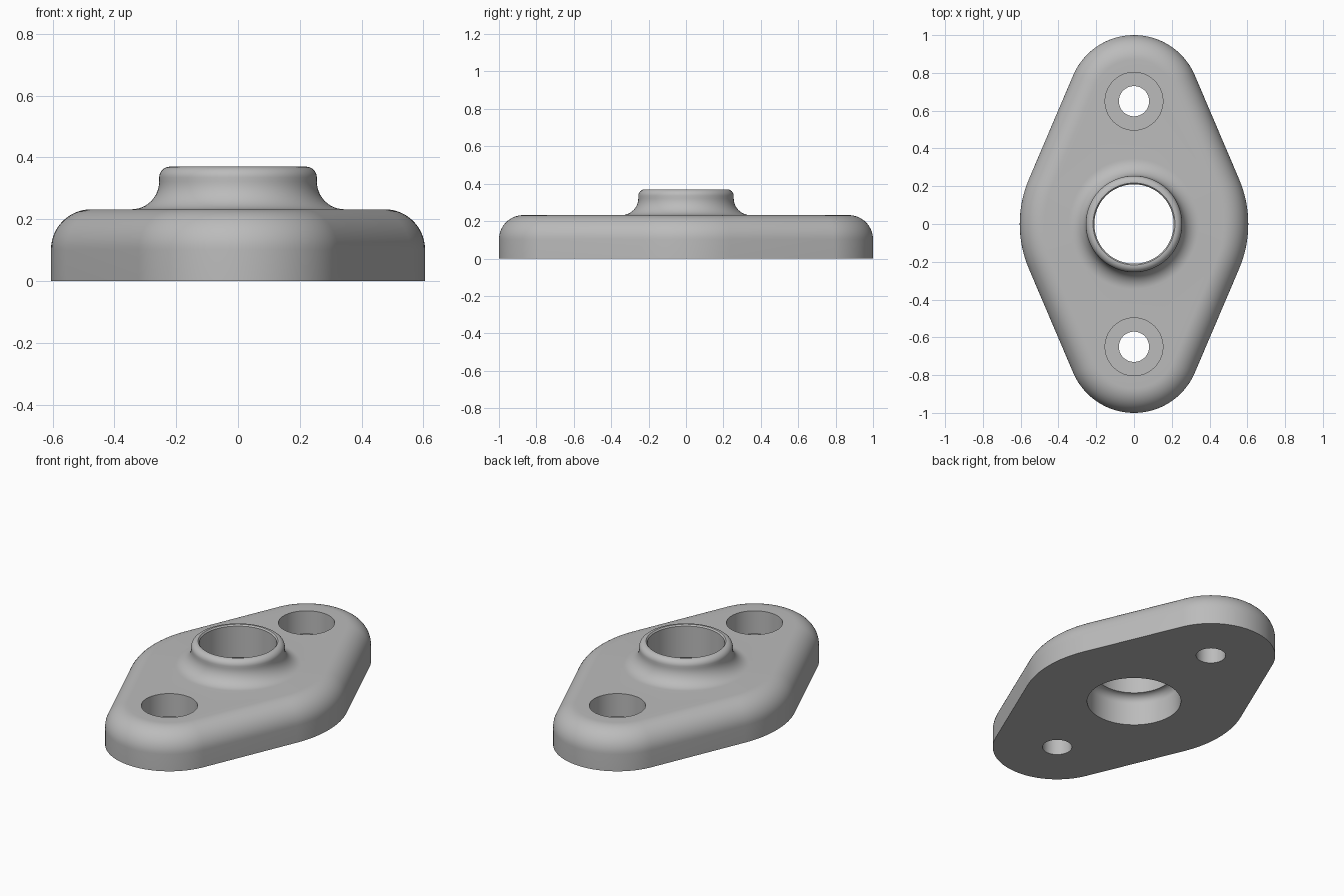
import bpy, bmesh
from math import sin, cos, pi, asin, radians

cube = bpy.data.objects.get("Cube")
if cube:
    bpy.data.objects.remove(cube)

TOP, EDGE = 0.232, 0.13           # plate height and edge rounding
R_MID, R_END, Y_END = 0.605, 0.35, 0.65

grey = bpy.data.materials.new("plain grey")
grey.use_nodes = True
COLOUR = (0.5, 0.5, 0.5, 1)
grey.diffuse_color = COLOUR
grey.node_tree.nodes["Principled BSDF"].inputs["Base Color"].default_value = COLOUR

bm = bmesh.new()


def arc(cx, cz, r, a0, a1, n=10):
    """Profile points on an arc, angles in degrees."""
    steps = [radians(a0 + (a1 - a0) * i / n) for i in range(n + 1)]
    return [(cx + r * cos(a), cz + r * sin(a)) for a in steps]


def outline(inset):
    """Rhombic flange: middle and end arcs joined by tangent lines."""
    t = asin((R_MID - R_END) / Y_END)
    spans = [(0, R_MID, -t, t, 16), (Y_END, R_END, t, pi - t, 40),
             (0, R_MID, pi - t, pi + t, 16), (-Y_END, R_END, pi + t, 2 * pi - t, 40)]
    points = []
    for cy, r, a0, a1, n in spans:
        for i in range(n + 1):
            a = a0 + (a1 - a0) * i / n
            points.append(((r - inset) * cos(a), cy + (r - inset) * sin(a)))
    return points


def circle(r, cy, n):
    return [(r * cos(2 * pi * i / n), cy + r * sin(2 * pi * i / n)) for i in range(n)]


def loft(sections):
    """Bridge (points, z) sections; return the first and last edge loops."""
    rings = [[bm.verts.new((x, y, z)) for x, y in pts] for pts, z in sections]
    for low, high in zip(rings, rings[1:]):
        for i in range(len(low)):
            j = (i + 1) % len(low)
            bm.faces.new((low[i], low[j], high[j], high[i]))
    return [[bm.edges.get((r[i - 1], r[i])) for i in range(len(r))]
            for r in (rings[0], rings[-1])]


def revolve(profile, cy=0, n=96):
    return loft([(circle(r, cy, n), z) for r, z in profile])


# Plate side with rounded upper edge
side = [(0, 0)] + [(EDGE - d, z) for d, z in arc(0, TOP - EDGE, EDGE, 0, 90, 14)]
bottom, top = loft([(outline(inset), z) for inset, z in side])

# Central bore with widened base, rounded lip, and hub flaring into the plate
hub = ([(0.255, 0)] + arc(0.21, 0.13, 0.045, 0, 90, 8)
       + [(0.21, 0.362)] + [(0.217, 0.37)]
       + arc(0.22, 0.335, 0.035, 90, 0, 8)
       + arc(0.345, TOP + 0.09, 0.09, 180, 270, 12))
loops = revolve(hub)
bottom += loops[0]
top += loops[1]

# Counterbored bolt holes
for cy in (-Y_END, Y_END):
    loops = revolve([(0.08, 0), (0.08, 0.095), (0.153, 0.095), (0.153, TOP)], cy, 64)
    bottom += loops[0]
    top += loops[1]

# Flat top and underside, pierced by the holes
for edges in (bottom, top):
    bmesh.ops.triangle_fill(bm, use_beauty=True, use_dissolve=False, edges=edges)
bmesh.ops.recalc_face_normals(bm, faces=bm.faces)

mesh = bpy.data.meshes.new("flange_plate")
bm.to_mesh(mesh)
bm.free()
mesh.materials.append(grey)
flange = bpy.data.objects.new("flange_plate", mesh)
bpy.context.collection.objects.link(flange)
bpy.context.view_layer.objects.active = flange
flange.select_set(True)
bpy.ops.object.shade_smooth_by_angle(angle=radians(30))
